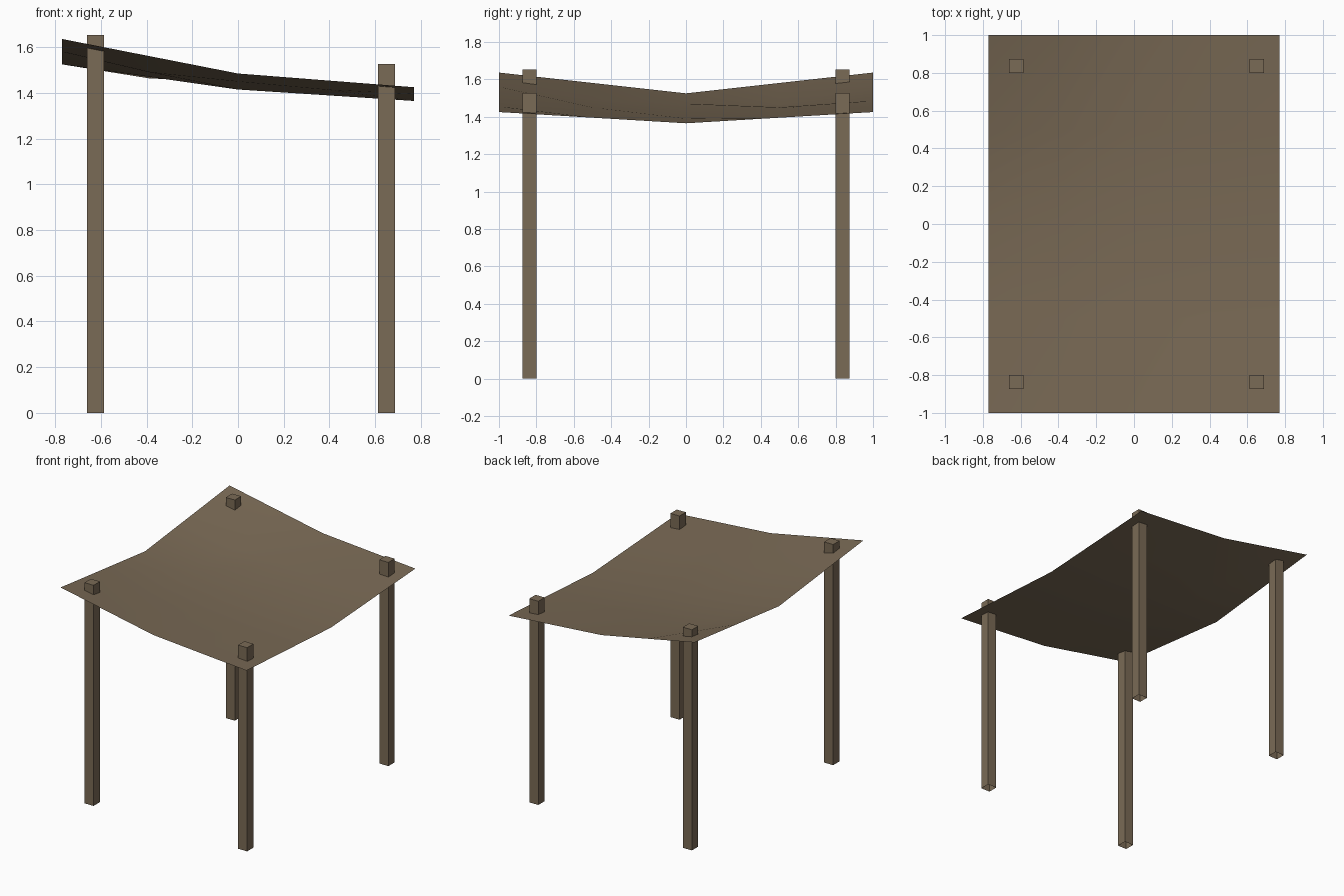
import bpy, bmesh
from mathutils import Matrix, Vector

if "Cube" in bpy.data.objects:
    bpy.data.objects.remove(bpy.data.objects["Cube"])

brown = bpy.data.materials.new("weathered_brown")
brown.diffuse_color = (0.195, 0.145, 0.092, 1)
brown.use_nodes = True
brown.node_tree.nodes["Principled BSDF"].inputs["Base Color"].default_value = brown.diffuse_color


def finish(bm, name):
    mesh = bpy.data.meshes.new(name)
    bm.to_mesh(mesh)
    bm.free()
    mesh.materials.append(brown)
    obj = bpy.data.objects.new(name, mesh)
    bpy.context.collection.objects.link(obj)
    return obj


def post(name, x, y, height, width=0.075):
    bm = bmesh.new()
    bmesh.ops.create_cube(bm, size=1, matrix=Matrix.Translation((x, y, height / 2))
                          @ Matrix.Diagonal((width, width, height, 1)))
    # hollow foot: no bottom face
    foot = [f for f in bm.faces if f.calc_center_median().z < 0.01]
    bmesh.ops.delete(bm, geom=foot, context='FACES_ONLY')
    finish(bm, name)


# Four posts, taller on the left
for side, x, height in (("left", -0.623, 1.653), ("right", 0.65, 1.526)):
    for end, y in (("front", -0.836), ("back", 0.836)):
        post(f"{end}_{side}_post", x, y, height)

# Sagging cloth: heights at edge and middle of the sheet along x
EDGE = (1.636, 1.485, 1.425)
MIDDLE = (1.525, 1.415, 1.365)
SAG = {(-1, 1): 0.052, (-1, -1): 0.025, (1, 1): 0.012, (1, -1): 0.008}


def along(row, u):
    a, b = (row[0], row[1]) if u < 0 else (row[2], row[1])
    return b + (a - b) * abs(u)


bm = bmesh.new()
bmesh.ops.create_grid(bm, x_segments=4, y_segments=4, size=1)
for v in bm.verts:
    u, w = v.co.x, v.co.y
    z = along(MIDDLE, u) + (along(EDGE, u) - along(MIDDLE, u)) * abs(w)
    # extra droop in the middle of each quarter
    if abs(abs(u) - 0.5) < 0.01 and abs(abs(w) - 0.5) < 0.01:
        z -= SAG[(1 if u > 0 else -1, 1 if w > 0 else -1)]
    v.co = Vector((u * 0.77, w, z))
for f in bm.faces:
    f.smooth = True
finish(bm, "cloth_canopy")
